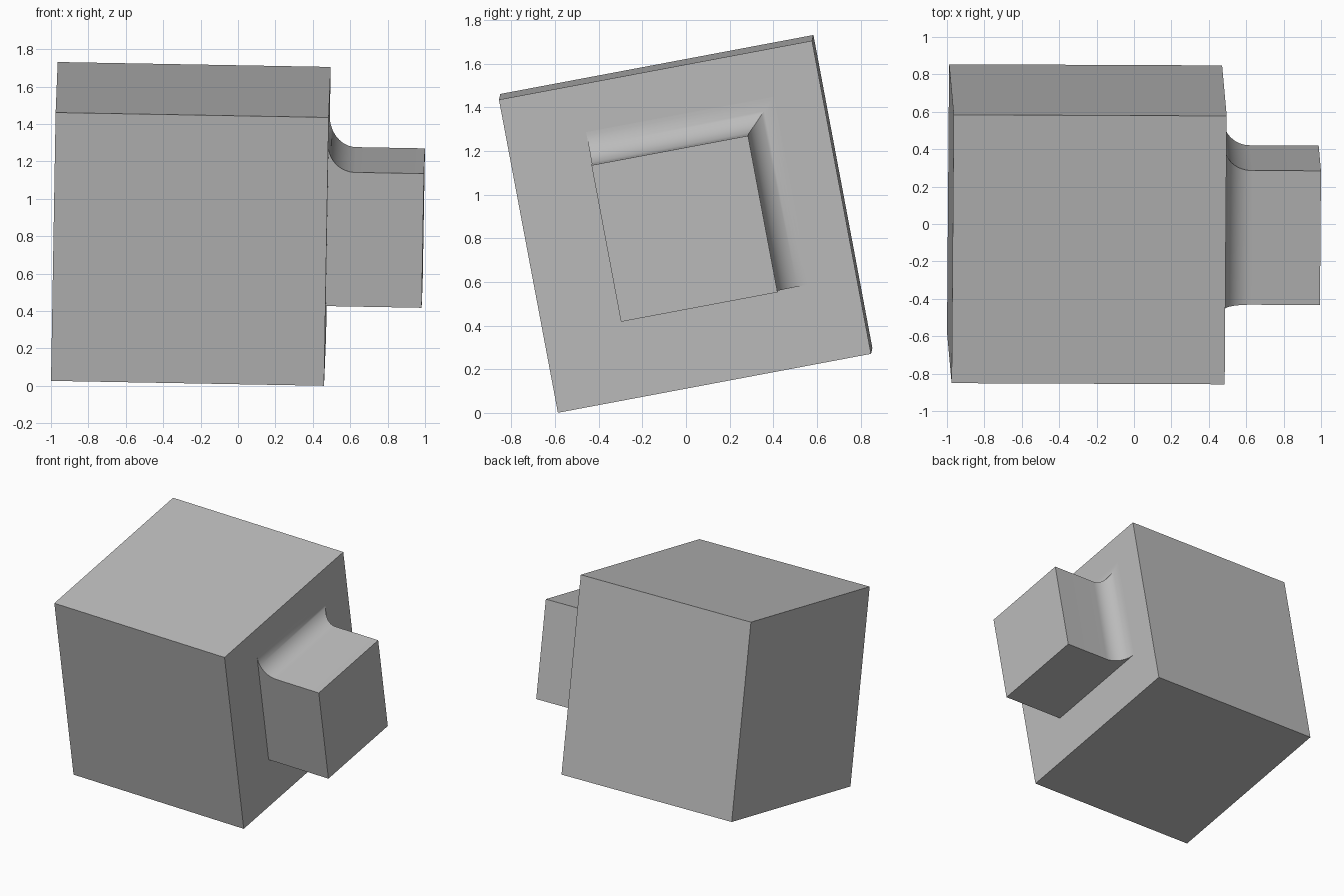
import bpy, bmesh, math
from mathutils import Matrix, Vector

if "Cube" in bpy.data.objects:
    bpy.data.objects.remove(bpy.data.objects["Cube"])

HALF = 0.73      # half side of the main cube
STUB = 0.365     # half side of the square stub
TIP = 1.243      # distance from cube centre to stub end
R = 0.145        # fillet radius
STEPS = 16

# Tilted frame shared by both parts
ax = Vector((1, -0.0043, -0.018)).normalized()
ay = Vector((0.0075, 0.983, 0.185))
ay = (ay - ax * ay.dot(ax)).normalized()
az = ax.cross(ay)
frame = Matrix((ax, ay, az)).transposed().to_4x4()
frame.translation = (-0.252, -0.0015, 0.866)

grey = bpy.data.materials.new("grey")
grey.diffuse_color = (0.5, 0.5, 0.5, 1)
grey.use_nodes = True
grey.node_tree.nodes["Principled BSDF"].inputs["Base Color"].default_value = grey.diffuse_color


def add_part(name, bm):
    bmesh.ops.recalc_face_normals(bm, faces=bm.faces)
    mesh = bpy.data.meshes.new(name)
    bm.to_mesh(mesh)
    bm.free()
    mesh.materials.append(grey)
    mesh.transform(frame)
    obj = bpy.data.objects.new(name, mesh)
    bpy.context.collection.objects.link(obj)
    return obj


# Main cube
bm = bmesh.new()
bmesh.ops.create_cube(bm, size=2 * HALF)
add_part("main_cube", bm)

# Square stub, flaring into the cube on its top and back sides only
sections = []
for i in range(STEPS + 1):
    a = math.pi / 2 * i / STEPS
    sections.append((HALF + R * (1 - math.cos(a)), STUB + R * (1 - math.sin(a))))
sections.append((TIP, STUB))

bm = bmesh.new()
rings = [[bm.verts.new((x, y, z)) for y, z in
          ((-STUB, -STUB), (s, -STUB), (s, s), (-STUB, s))] for x, s in sections]
for a, b in zip(rings, rings[1:]):
    for k in range(4):
        n = (k + 1) % 4
        bm.faces.new((a[k], a[n], b[n], b[k]))
bm.faces.new(rings[-1])
bm.faces.new(rings[0][::-1])
stub = add_part("filleted_stub", bm)

bpy.context.view_layer.objects.active = stub
stub.select_set(True)
bpy.ops.object.shade_smooth_by_angle(angle=math.radians(30))
